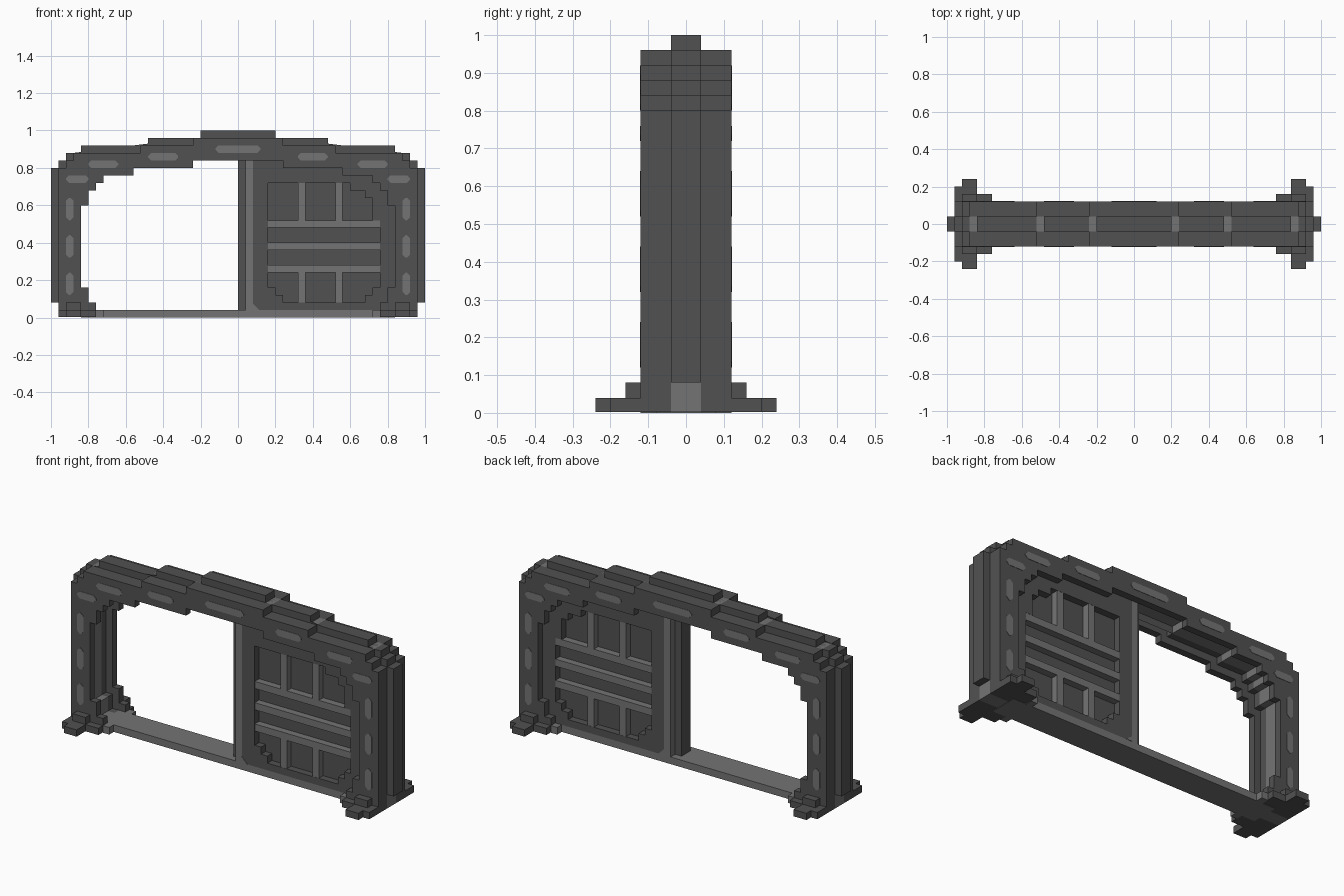
import bpy, bmesh

cube = bpy.data.objects.get("Cube")
if cube:
    bpy.data.objects.remove(cube, do_unlink=True)


def material(name, value):
    m = bpy.data.materials.new(name)
    m.use_nodes = True
    col = (value, value, value, 1)
    m.diffuse_color = col
    m.node_tree.nodes["Principled BSDF"].inputs["Base Color"].default_value = col
    return m


DARK = material("dark grey", 0.083)
LIGHT = material("light grey", 0.175)


def prism(name, polys, spans, mat):
    """Extrude each x-z polygon through each y span."""
    bm = bmesh.new()
    for pts in polys:
        for y0, y1 in spans:
            face = bm.faces.new([bm.verts.new((x, y0, z)) for x, z in pts])
            ext = bmesh.ops.extrude_face_region(bm, geom=[face])
            verts = [v for v in ext["geom"] if isinstance(v, bmesh.types.BMVert)]
            bmesh.ops.translate(bm, verts=verts, vec=(0, y1 - y0, 0))
    bmesh.ops.recalc_face_normals(bm, faces=bm.faces)
    me = bpy.data.meshes.new(name)
    bm.to_mesh(me)
    bm.free()
    me.materials.append(mat)
    ob = bpy.data.objects.new(name, me)
    bpy.context.collection.objects.link(ob)
    return ob


def rect(x0, x1, z0, z1):
    return [(x0, z0), (x1, z0), (x1, z1), (x0, z1)]


def stairs(z, steps):
    """Stepped line: at each x, rise to the given height."""
    out = []
    for x, top in steps:
        out += [(x, z), (x, top)]
        z = top
    return out


def flip(pts):
    return [(-x, z) for x, z in pts]


def arch(outer, inner):
    return outer + flip(outer)[::-1] + flip(inner) + inner[::-1]


def both(polys):
    return polys + [flip(p) for p in polys]


# Stepped profiles of the arch (right half)
B = 0.002
outer = stairs(B, [(.96, .80), (.92, .84), (.88, .88), (.52, .92), (.24, .96)])
inner = stairs(B, [(.76, .08), (.80, .16), (.84, .60), (.80, .68), (.76, .72),
                   (.72, .76), (.56, .80), (.24, .84)])
slot = stairs(B, [(.80, .04), (.84, .12), (.88, .64), (.84, .72), (.80, .76),
                  (.76, .80), (.60, .84), (.28, .88)])
rib = stairs(.08, [(1, .80), (.96, .84), (.92, .88), (.84, .92), (.48, .96), (.20, 1)])
rib_base = [(.96, .08)] + outer[1:]

# Frame: side plates, slotted middle, light slot floor, outer rib
prism("arch_plates", [arch(outer, inner)], [(-.12, -.08), (.08, .12)], DARK)
prism("arch_middle", [arch(outer, slot)], [(-.08, -.04), (.04, .08)], DARK)
prism("arch_core", [arch(outer, slot)], [(-.04, .04)], LIGHT)
prism("arch_rib", [arch(rib, rib_base)], [(-.04, .04)], DARK)

# Stepped feet
for name, x0, x1, y, z in [("foot_toe", .84, .92, .24, .04),
                           ("foot_heel", .84, .96, .20, .04),
                           ("foot_inner", .76, .84, .16, .04),
                           ("foot_step", .84, .92, .16, .08)]:
    prism(name, both([rect(x0, x1, B, z)]), [(-y, -.10), (.10, y)], DARK)

# Threshold rail and its end blocks
prism("threshold_rail", [rect(-.84, .84, 0, .04)], [(-.08, .08)], LIGHT)
prism("rail_ends", both([rect(.72, .76, 0, .04)]), [(-.12, .12)], LIGHT)


# Inlaid lozenges on front and back
def lozenge(x0, x1, z0, z1):
    c = .016
    return [(x0 + c, z0), (x1 - c, z0), (x1, z0 + c), (x1, z1 - c),
            (x1 - c, z1), (x0 + c, z1), (x0, z1 - c), (x0, z0 + c)]


marks = [lozenge(.88, .92, z, z + .12) for z in (.12, .32, .52)]
marks += [lozenge(.80, .92, .72, .76), lozenge(.64, .80, .80, .84),
          lozenge(.32, .48, .84, .88)]
prism("inlays", both(marks) + [lozenge(-.12, .12, .88, .92)],
      [(-.122, -.118), (.118, .122)], LIGHT)

# Sliding door: surround with a stepped window, split at mid height
lower = [(.08, .04), (.88, .04), (.88, .44), (.76, .44), (.76, .16), (.72, .16),
         (.72, .12), (.68, .12), (.68, .08), (.24, .08), (.24, .12), (.20, .12),
         (.20, .16), (.16, .16), (.16, .44), (.08, .44)]
upper = [(.08, .44), (.16, .44), (.16, .72), (.60, .72), (.60, .68), (.68, .68),
         (.68, .64), (.72, .64), (.72, .52), (.76, .52), (.76, .44), (.88, .44),
         (.88, .64), (.80, .74), (.60, .82), (.28, .86), (.08, .86)]
prism("door_surround", [lower, upper], [(-.08, .08)], DARK)
prism("door_infill", [rect(.14, .78, .06, .73)], [(-.04, .04)], DARK)
prism("door_edge", [rect(.04, .08, .04, .86)], [(-.08, .08)], LIGHT)
prism("door_lip", [rect(0, .04, .04, .88)], [(-.04, .04)], DARK)
prism("door_corner", [[(.08, .04), (.115, .04), (.08, .075)]],
      [(-.082, -.078), (.078, .082)], LIGHT)

# Door bars
bars = [rect(.16, .76, z, z + .04) for z in (.24, .36, .48)]
for x in (.32, .52):
    bars += [rect(x, x + .04, .08, .24), rect(x, x + .04, .52, .72)]
prism("door_bars", bars, [(-.079, .079)], LIGHT)
